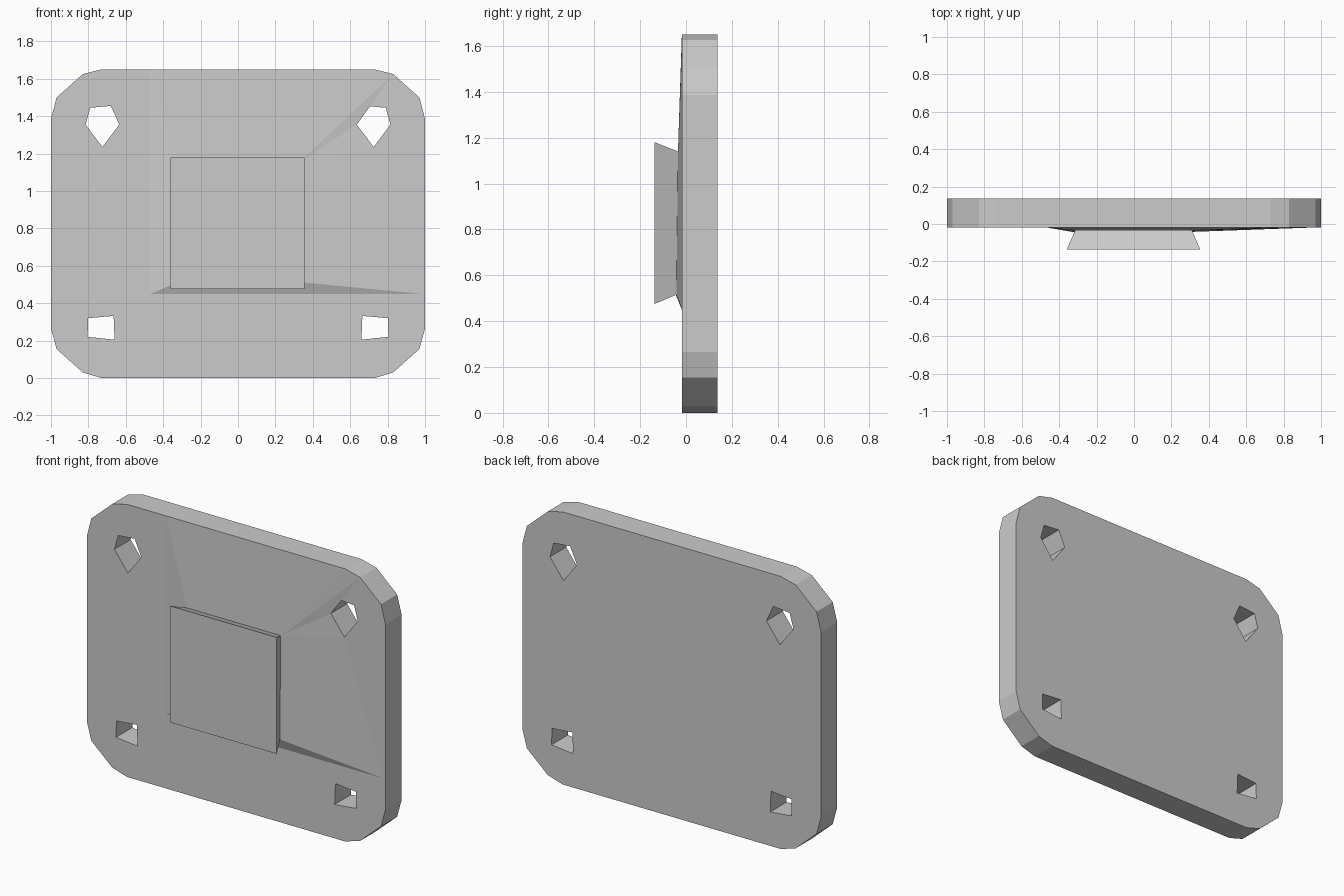
import bpy
import bmesh

if "Cube" in bpy.data.objects:
    bpy.data.objects.remove(bpy.data.objects["Cube"])

FRONT, BACK = -0.018, 0.137


def finish(bm, name):
    bmesh.ops.recalc_face_normals(bm, faces=bm.faces[:])
    mesh = bpy.data.meshes.new(name)
    bm.to_mesh(mesh)
    bm.free()
    obj = bpy.data.objects.new(name, mesh)
    bpy.context.collection.objects.link(obj)
    return obj


def mirrored(points):
    return [(-x, z) for x, z in reversed(points)]


# Mounting plate: chamfered outline with four through holes
half = [(0.73, 0), (0.83, 0.03), (0.97, 0.155), (1, 0.265),
        (1, 1.385), (0.97, 1.5), (0.83, 1.625), (0.73, 1.65)]
upper_hole = [(0.68, 1.455), (0.79, 1.445), (0.815, 1.355), (0.725, 1.235), (0.635, 1.355)]
lower_hole = [(0.665, 0.332), (0.802, 0.32), (0.804, 0.22), (0.66, 0.205)]
loops = [half + mirrored(half), upper_hole, mirrored(upper_hole),
         lower_hole, mirrored(lower_hole)]

bm = bmesh.new()
rims = {FRONT: [], BACK: []}
for loop in loops:
    rings = {}
    n = len(loop)
    for y in (FRONT, BACK):
        rings[y] = [bm.verts.new((x, y, z)) for x, z in loop]
        rims[y] += [bm.edges.new((rings[y][i], rings[y][(i + 1) % n])) for i in range(n)]
    for i in range(n):
        j = (i + 1) % n
        bm.faces.new((rings[FRONT][i], rings[FRONT][j], rings[BACK][j], rings[BACK][i]))
for y, side in ((FRONT, -1), (BACK, 1)):
    bmesh.ops.triangle_fill(bm, edges=rims[y], use_beauty=True, normal=(0, side, 0))
finish(bm, "mounting_plate")

# Flared pad: shallow slopes rising from the plate to a neck, then a dovetail block
bm = bmesh.new()
base = [bm.verts.new((x, FRONT, z)) for x, z in
        [(-0.47, 0.45), (0.98, 0.45), (0.725, 1.235), (0.635, 1.355),
         (0.83, 1.625), (0.73, 1.65), (-0.47, 1.65)]]
neck = [bm.verts.new(p) for p in
        [(-0.315, -0.045, 0.515), (0.31, -0.042, 0.515),
         (0.31, -0.035, 1.14), (-0.315, -0.035, 1.14)]]
face = [bm.verts.new((x, -0.137, z)) for x, z in
        [(-0.36, 0.475), (0.355, 0.475), (0.355, 1.18), (-0.36, 1.18)]]

# Slopes, anticlockwise from the bottom
bm.faces.new((base[0], base[1], neck[1], neck[0]))
bm.faces.new((base[1], base[2], neck[2]))
bm.faces.new((base[1], neck[2], neck[1]))
for i in range(2, 5):
    bm.faces.new((base[i], base[i + 1], neck[2]))
bm.faces.new((base[5], base[6], neck[3], neck[2]))
bm.faces.new((base[6], base[0], neck[0], neck[3]))

# Undercut sides and flat front of the block
for i in range(4):
    j = (i + 1) % 4
    bm.faces.new((neck[i], neck[j], face[j], face[i]))
bm.faces.new(face)
finish(bm, "dovetail_pad")
